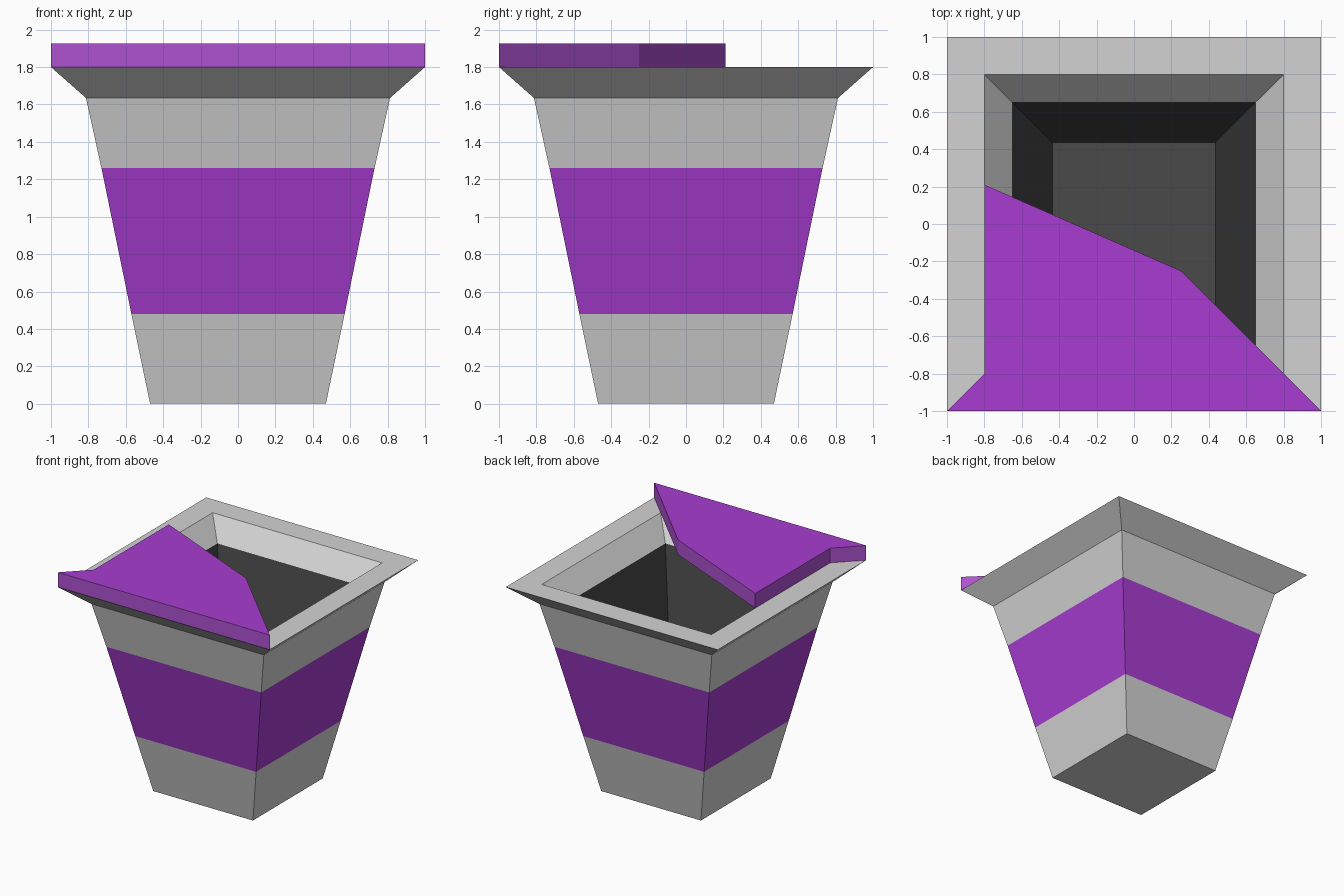
import bpy, bmesh

if "Cube" in bpy.data.objects:
    bpy.data.objects.remove(bpy.data.objects["Cube"])


def material(name, rgb):
    m = bpy.data.materials.new(name)
    m.diffuse_color = (*rgb, 1)
    m.use_nodes = True
    m.node_tree.nodes["Principled BSDF"].inputs["Base Color"].default_value = m.diffuse_color
    return m


GREY = material("light_grey", (0.65, 0.65, 0.65))
PURPLE = material("purple", (0.39, 0.046, 0.64))
EDGE = material("pale_purple_edge", (0.43, 0.085, 0.64))
DARK = material("dark_inside", (0.067, 0.067, 0.067))


def finish(bm, name, mats):
    mesh = bpy.data.meshes.new(name)
    bm.to_mesh(mesh)
    bm.free()
    for m in mats:
        mesh.materials.append(m)
    obj = bpy.data.objects.new(name, mesh)
    bpy.context.collection.objects.link(obj)
    return obj


# Pot: square rings (half width, height, material of the band after it)
# running from the base up the outside, over the rim and down inside
profile = [
    (0.47, 0.00, 0), (0.57, 0.48, 1), (0.73, 1.26, 0), (0.813, 1.635, 0),
    (1.00, 1.80, 0), (0.80, 1.80, 0), (0.65, 1.635, 2), (0.435, 0.17, 2),
]
bm = bmesh.new()
rings = [[bm.verts.new((sx * h, sy * h, z))
          for sx, sy in ((-1, -1), (1, -1), (1, 1), (-1, 1))]
         for h, z, _ in profile]
for (low, high), (_, _, mat) in zip(zip(rings, rings[1:]), profile):
    for i in range(4):
        j = (i + 1) % 4
        bm.faces.new((low[i], low[j], high[j], high[i])).material_index = mat
bm.faces.new(rings[0][::-1])                    # underside
bm.faces.new(rings[-1]).material_index = 2      # inner floor
finish(bm, "pot", (GREY, PURPLE, DARK))

# Lid flap: torn-open lid plate lying on the rim, with paler cut edges
outline = [(-1, -1), (1, -1), (0.25, -0.25), (-0.8, 0.21), (-0.8, -0.8)]
bm = bmesh.new()
base = bm.faces.new([bm.verts.new((x, y, 1.80)) for x, y in outline])
top = bmesh.ops.extrude_face_region(bm, geom=[base], use_keep_orig=True)
bmesh.ops.translate(bm, vec=(0, 0, 0.125),
                    verts=[v for v in top["geom"] if isinstance(v, bmesh.types.BMVert)])
bmesh.ops.recalc_face_normals(bm, faces=bm.faces)
for f in bm.faces:
    f.material_index = int(abs(f.normal.z) < 0.5)
finish(bm, "lid_flap", (PURPLE, EDGE))
